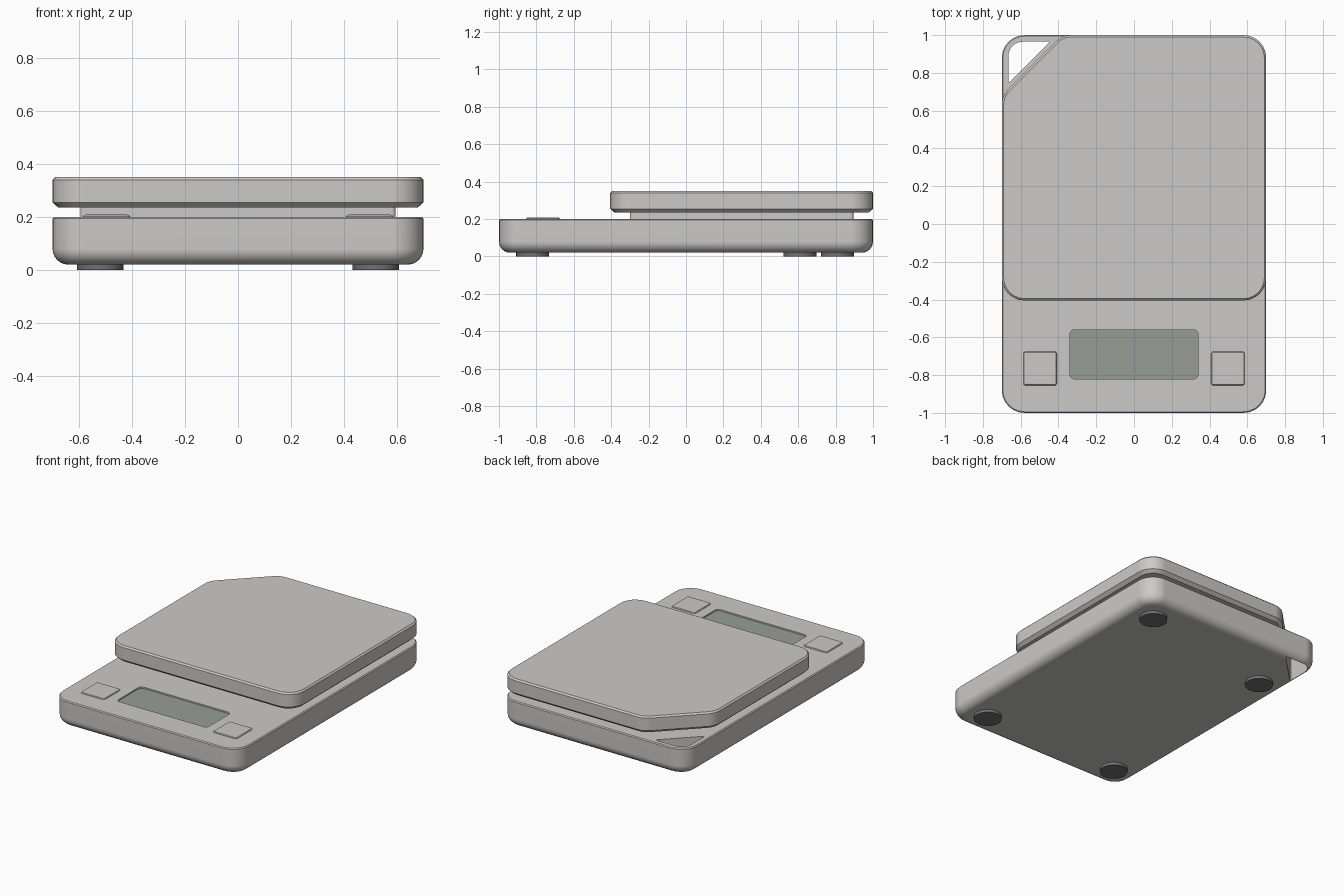
import bpy, bmesh, math
from mathutils import Vector

if "Cube" in bpy.data.objects:
    bpy.data.objects.remove(bpy.data.objects["Cube"])


def material(name, rgb):
    m = bpy.data.materials.new(name)
    m.diffuse_color = (*rgb, 1)
    m.use_nodes = True
    m.node_tree.nodes["Principled BSDF"].inputs["Base Color"].default_value = m.diffuse_color
    return m


BODY = material("warm light grey", (0.60, 0.59, 0.57))
SCREEN = material("screen grey green", (0.31, 0.335, 0.305))
RUBBER = material("dark rubber", (0.16, 0.16, 0.16))


def outline(corners, seg=6):
    """Rounded convex outline, counter-clockwise corners (x, y, radius)."""
    pts = []
    n = len(corners)
    for i, (x, y, r) in enumerate(corners):
        p = Vector((x, y))
        a = (p - Vector(corners[i - 1][:2])).normalized()
        b = (Vector(corners[(i + 1) % n][:2]) - p).normalized()
        turn = math.acos(max(-1, min(1, a.dot(b))))
        centre = p - a * r * math.tan(turn / 2) + Vector((-a.y, a.x)) * r
        start = math.atan2(-a.x, a.y)
        for k in range(seg + 1):
            t = start + turn * k / seg
            pts.append((centre, Vector((math.cos(t), math.sin(t))), r))
    return pts


def rect(x0, x1, y0, y1, r):
    return outline([(x0, y0, r), (x1, y0, r), (x1, y1, r), (x0, y1, r)])


def loft(name, shape, levels, mat):
    """Stack the outline at (inset, z) levels, closed top and bottom."""
    bm = bmesh.new()
    rings = [[bm.verts.new((*(c + d * (r - inset)), z)) for c, d, r in shape]
             for inset, z in levels]
    n = len(shape)
    for lo, hi in zip(rings, rings[1:]):
        for i in range(n):
            j = (i + 1) % n
            bm.faces.new((lo[i], lo[j], hi[j], hi[i]))
    bm.faces.new(rings[0][::-1])
    bm.faces.new(rings[-1])
    me = bpy.data.meshes.new(name)
    bm.to_mesh(me)
    bm.free()
    me.materials.append(mat)
    ob = bpy.data.objects.new(name, me)
    bpy.context.collection.objects.link(ob)
    return ob


def activate(ob):
    bpy.ops.object.select_all(action='DESELECT')
    ob.select_set(True)
    bpy.context.view_layer.objects.active = ob


def cut(ob, cutter):
    mod = ob.modifiers.new("cut", 'BOOLEAN')
    mod.operation = 'DIFFERENCE'
    mod.solver = 'EXACT'
    mod.object = cutter
    activate(ob)
    bpy.ops.object.modifier_apply(modifier=mod.name)
    bpy.data.objects.remove(cutter)


def smooth(ob):
    activate(ob)
    bpy.ops.object.shade_smooth_by_angle(angle=math.radians(30))
    wn = ob.modifiers.new("weighted normals", 'WEIGHTED_NORMAL')
    wn.keep_sharp = True


# Base with a rounded lower edge
R = 0.06
levels = [(R * (1 - math.sin(t)), 0.02 + R * (1 - math.cos(t)))
          for t in (math.pi / 12 * k for k in range(7))]
base = loft("base", rect(-0.7, 0.7, -1, 1, 0.12),
            levels + [(0, 0.194), (0.006, 0.2)], BODY)

# Hanging hole in the back left corner, and the display recess
hole = outline([(-0.665, 0.745, 0.004), (-0.445, 0.965, 0.004), (-0.665, 0.965, 0.075)])
cut(base, loft("hole_cutter", hole, [(0, -0.1), (0, 0.4)], BODY))
cut(base, loft("display_cutter", rect(-0.34, 0.34, -0.82, -0.56, 0.025),
               [(0, 0.188), (0, 0.4)], BODY))
smooth(base)

# Display screen at the bottom of its recess
loft("display", rect(-0.34, 0.34, -0.82, -0.56, 0.025),
     [(0.0005, 0.185), (0.0005, 0.191)], SCREEN)

# Two push buttons
for side, x in (("left", -0.497), ("right", 0.497)):
    smooth(loft(side + "_button", rect(x - 0.089, x + 0.089, -0.855, -0.675, 0.014),
                [(0, 0.195), (0, 0.202), (0.004, 0.207), (0.012, 0.209)], BODY))

# Weighing platform with one clipped corner, and the neck below it
plate = outline([(-0.7, -0.405, 0.12), (0.7, -0.405, 0.12), (0.7, 1, 0.12),
                 (-0.38, 1, 0.12), (-0.7, 0.68, 0.12)])
smooth(loft("platform", plate,
            [(0.022, 0.235), (0, 0.255), (0, 0.34), (0.01, 0.35)], BODY))
smooth(loft("neck", plate, [(0.105, 0.19), (0.105, 0.24)], BODY))

# Round rubber feet; the back left one sits clear of the hole
for name, x, y in (("front_left", -0.52, -0.82), ("front_right", 0.52, -0.82),
                   ("back_right", 0.52, 0.81), ("back_left", -0.52, 0.61)):
    bpy.ops.mesh.primitive_cylinder_add(vertices=32, radius=0.088, depth=0.03,
                                        location=(x, y, 0.015))
    foot = bpy.context.object
    foot.name = name + "_foot"
    foot.data.materials.append(RUBBER)
    smooth(foot)
